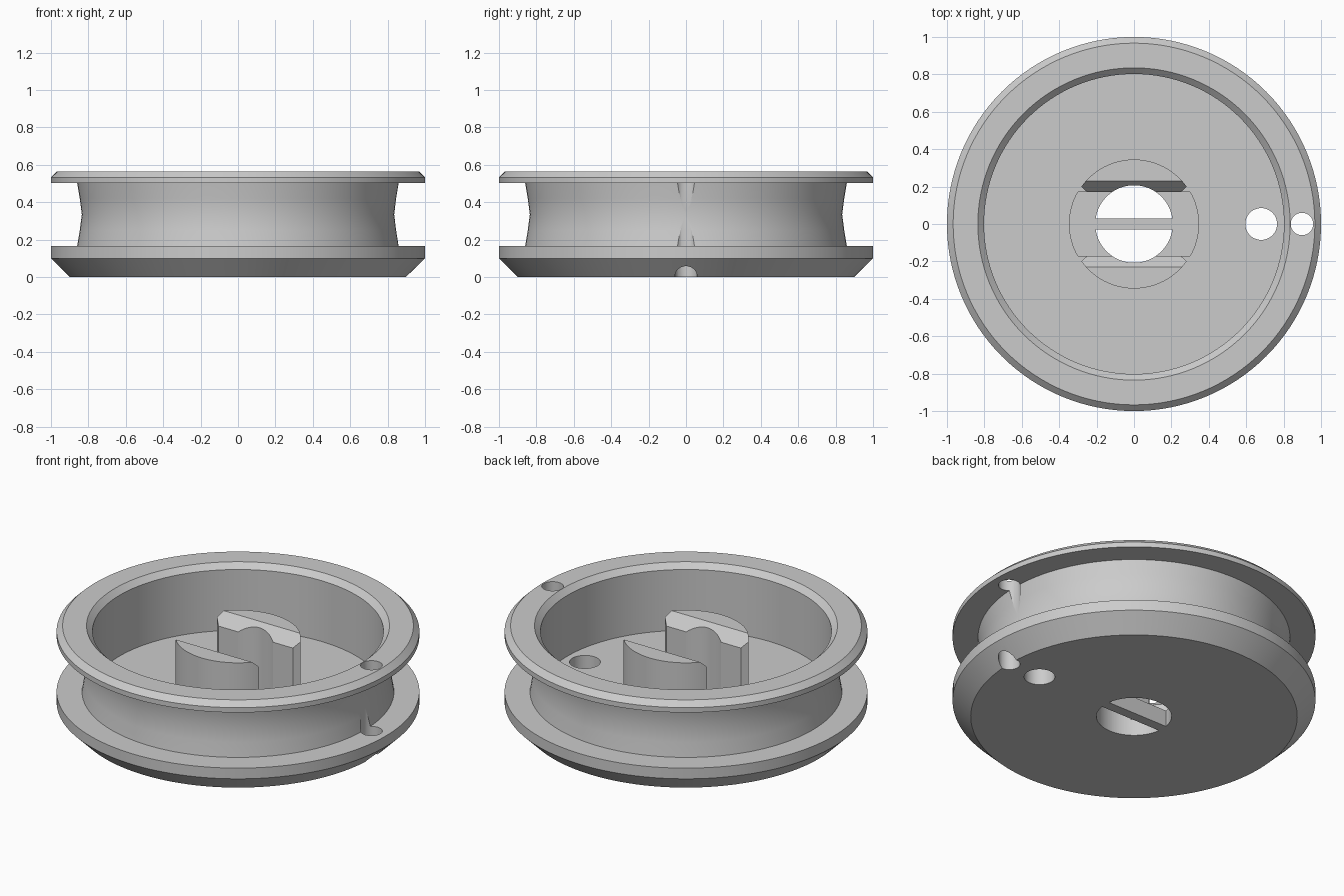
import bpy, bmesh, math
from math import sqrt, pi, cos, sin, asin

if "Cube" in bpy.data.objects:
    bpy.data.objects.remove(bpy.data.objects["Cube"], do_unlink=True)

FLOOR, RECESS, HUB_R, BORE_R, SLOT = 0.163, 0.10, 0.345, 0.207, 0.17

grey = bpy.data.materials.new("plain grey")
grey.use_nodes = True
grey.diffuse_color = (0.6, 0.6, 0.6, 1)
grey.node_tree.nodes["Principled BSDF"].inputs["Base Color"].default_value = (0.6, 0.6, 0.6, 1)


def make_object(name, bm):
    bmesh.ops.recalc_face_normals(bm, faces=bm.faces)
    mesh = bpy.data.meshes.new(name)
    bm.to_mesh(mesh)
    bm.free()
    mesh.materials.append(grey)
    obj = bpy.data.objects.new(name, mesh)
    bpy.context.collection.objects.link(obj)
    return obj


def prism(outline, z0, z1):
    bm = bmesh.new()
    face = bm.faces.new([bm.verts.new((x, y, z0)) for x, y in outline])
    top = bmesh.ops.extrude_face_region(bm, geom=[face])["geom"]
    moved = [v for v in top if isinstance(v, bmesh.types.BMVert)]
    bmesh.ops.translate(bm, verts=moved, vec=(0, 0, z1 - z0))
    return bm


def arc(r, a0, a1, n, cx=0):
    return [(cx + r * cos(a0 + (a1 - a0) * i / n), r * sin(a0 + (a1 - a0) * i / n))
            for i in range(n + 1)]


def flip(points):
    return [(-x, -y) for x, y in points]


def smooth(obj):
    bpy.ops.object.select_all(action="DESELECT")
    obj.select_set(True)
    bpy.context.view_layer.objects.active = obj
    bpy.ops.object.shade_smooth_by_angle(angle=math.radians(25))


# Spool body: one closed half section turned about z
section = [(0, 0), (0.9, 0), (1, 0.1), (1, 0.165), (0.86, 0.165), (0.846, 0.25),
           (0.835, 0.335), (0.846, 0.42), (0.86, 0.503), (1, 0.503), (1, 0.533),
           (0.967, 0.565), (0.835, 0.565), (0.802, 0.533), (0.802, FLOOR), (0, FLOOR)]
bm = bmesh.new()
verts = [bm.verts.new((r, 0, z)) for r, z in section]
edges = [bm.edges.new(pair) for pair in zip(verts, verts[1:])]
bmesh.ops.spin(bm, geom=verts + edges, cent=(0, 0, 0), axis=(0, 0, 1),
               angle=2 * pi, steps=128, use_merge=True)
bmesh.ops.remove_doubles(bm, verts=bm.verts, dist=0.0001)
body = make_object("spool_body", bm)

# Cutters: hub recess, two half bores that leave the cross bar, and the line holes
a = asin(SLOT / HUB_R)
side = arc(HUB_R, -a, a, 24)
b = asin(0.03 / BORE_R)
half = arc(BORE_R, b, pi - b, 40)
cuts = [("recess_cutter", side + flip(side), RECESS, 0.3),
        ("back_bore_cutter", half, -0.1, 0.4),
        ("front_bore_cutter", flip(half), -0.1, 0.4),
        ("floor_hole_cutter", arc(0.085, 0, 2 * pi, 48, 0.68)[:-1], -0.1, 0.3),
        ("rim_hole_cutter", arc(0.06, 0, 2 * pi, 48, 0.898)[:-1], -0.1, 0.7)]
for name, outline, z0, z1 in cuts:
    cutter = make_object(name, prism(outline, z0, z1))
    cutter.hide_render = True
    cutter.hide_viewport = True
    mod = body.modifiers.new(name, "BOOLEAN")
    mod.operation = "DIFFERENCE"
    mod.solver = "EXACT"
    mod.object = cutter

# Bake the cuts and drop the cutters
depsgraph = bpy.context.evaluated_depsgraph_get()
body_mesh = bpy.data.meshes.new_from_object(body.evaluated_get(depsgraph))
body.modifiers.clear()
body.data = body_mesh
for name, *_ in cuts:
    bpy.data.objects.remove(bpy.data.objects[name], do_unlink=True)
smooth(body)

# Hub posts: bore-notched segments with a sloping inner top edge
c = asin(0.2 / HUB_R)
d = asin(SLOT / BORE_R)
post = (arc(HUB_R, c, pi - c, 40) + [(-0.25, SLOT)]
        + arc(BORE_R, pi - d, d, 16) + [(0.25, SLOT)])
for name, outline, s in (("back_post", post, 1), ("front_post", flip(post), -1)):
    bm = prism(outline, FLOOR, 0.5)
    bmesh.ops.bisect_plane(bm, geom=bm.verts[:] + bm.edges[:] + bm.faces[:],
                           plane_co=(0, s * 0.23, 0), plane_no=(0, 1, 0))
    for v in bm.verts:
        if v.co.z > 0.4:
            v.co.z -= max(0, 0.23 - s * v.co.y) * 1.15
    smooth(make_object(name, bm))
